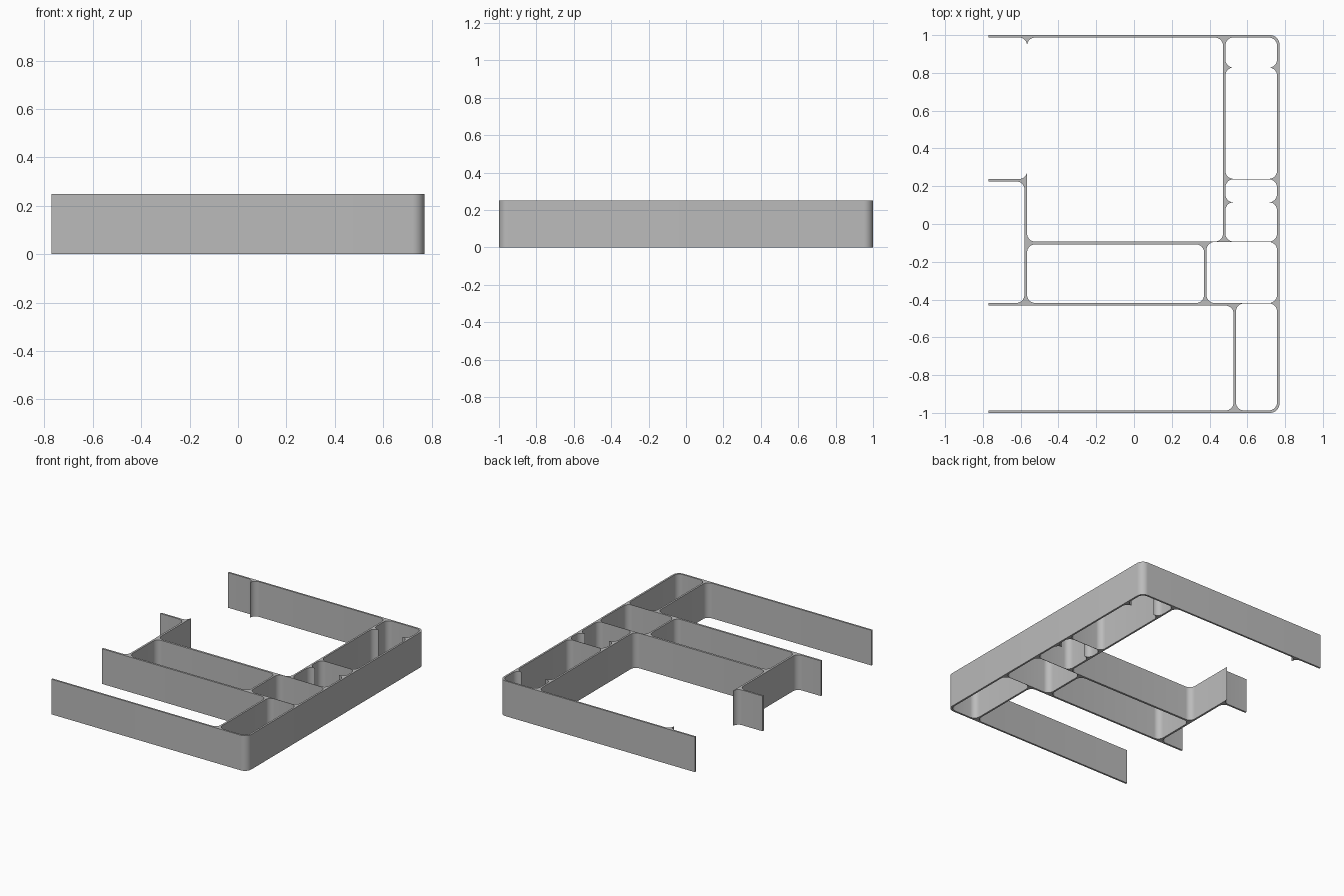
import bpy
import bmesh
import math
from mathutils import Vector

cube = bpy.data.objects.get("Cube")
if cube:
    bpy.data.objects.remove(cube)

HEIGHT = 0.25
R = 0.042          # fillet radius inside the compartments
STEPS = 8          # segments per fillet

grey = bpy.data.materials.new("light grey")
grey.use_nodes = True
COLOUR = (0.5, 0.5, 0.5, 1)
grey.diffuse_color = COLOUR
grey.node_tree.nodes["Principled BSDF"].inputs["Base Color"].default_value = COLOUR


def rounded(corners):
    """Turn (x, y, radius) corners into a closed outline with arc fillets."""
    out = []

    def add(p):
        if not out or (p - out[-1]).length > 1e-4:
            out.append(p)

    n = len(corners)
    for i, (x, y, r) in enumerate(corners):
        p = Vector((x, y))
        if r == 0:
            add(p)
            continue
        before = (Vector(corners[i - 1][:2]) - p).normalized()
        after = (Vector(corners[(i + 1) % n][:2]) - p).normalized()
        centre = p + (before + after) * r
        for k in range(STEPS + 1):
            t = math.pi / 2 * k / STEPS
            add(centre - after * r * math.cos(t) - before * r * math.sin(t))
    if (out[0] - out[-1]).length < 1e-4:
        out.pop()
    return out


def cell(x0, x1, y0, y1, notch=None):
    """Rounded compartment, optionally with a pair of pointed side ribs."""
    pts = [(x0, y0, R), (x1, y0, R)]
    if notch:
        pts += [(x1, notch, R), (x1 - R, notch, 0), (x1, notch, R)]
    pts += [(x1, y1, R), (x0, y1, R)]
    if notch:
        pts += [(x0, notch, R), (x0 + R, notch, 0), (x0, notch, R)]
    return rounded(pts)


# Outer outline of the connected walls, anticlockwise from the front left end
L, T = -0.77, 0.987
PX = -0.566        # face of the left partition
outline = rounded([
    (L, -1, 0), (0.77, -1, 0.05), (0.77, 1, 0.05), (L, 1, 0), (L, T, 0),
    (PX, T, R), (PX, T - R, 0), (PX, T, R),                 # rib on the back wall
    (0.471, T, R), (0.471, -0.093, R), (PX, -0.093, R),     # large back bay
    (PX, 0.238 + R, 0), (PX, 0.238, R), (L, 0.238, 0),      # left stub wall
    (L, 0.225, 0), (-0.58, 0.225, R), (-0.58, -0.418, R), (L, -0.418, 0),
    (L, -0.432, 0), (0.527, -0.432, R), (0.527, -T, R), (L, -T, 0),
])

# Compartments cut through the outline
RX = 0.757
cells = [
    cell(PX, 0.371, -0.418, -0.108),
    cell(0.384, RX, -0.418, -0.0955),
    cell(0.54, RX, -T, -0.4205),
    cell(0.484, RX, -0.093, 0.2365, 0.115),
    cell(0.484, RX, 0.239, T, 0.828),
]

# Filled and extruded profile
curve = bpy.data.curves.new("wall_profile", "CURVE")
curve.dimensions = "2D"
curve.fill_mode = "BOTH"
curve.extrude = HEIGHT / 2
for loop in [outline] + cells:
    spline = curve.splines.new("POLY")
    spline.points.add(len(loop) - 1)
    for point, p in zip(spline.points, loop):
        point.co = (p.x, p.y, 0, 1)
    spline.use_cyclic_u = True
helper = bpy.data.objects.new("wall_profile", curve)
bpy.context.collection.objects.link(helper)
bpy.context.view_layer.update()

mesh = bpy.data.meshes.new_from_object(
    helper.evaluated_get(bpy.context.evaluated_depsgraph_get()))
bpy.data.objects.remove(helper)

# Weld the caps to the sides and stand the walls on the ground
bm = bmesh.new()
bm.from_mesh(mesh)
bmesh.ops.remove_doubles(bm, verts=bm.verts, dist=1e-4)
bmesh.ops.recalc_face_normals(bm, faces=bm.faces)
bmesh.ops.translate(bm, verts=bm.verts, vec=(0, 0, HEIGHT / 2))
bm.to_mesh(mesh)
bm.free()

mesh.materials.clear()
mesh.materials.append(grey)
walls = bpy.data.objects.new("divider_walls", mesh)
bpy.context.collection.objects.link(walls)
bpy.context.view_layer.objects.active = walls
walls.select_set(True)
bpy.ops.object.shade_smooth_by_angle(angle=math.radians(30))
